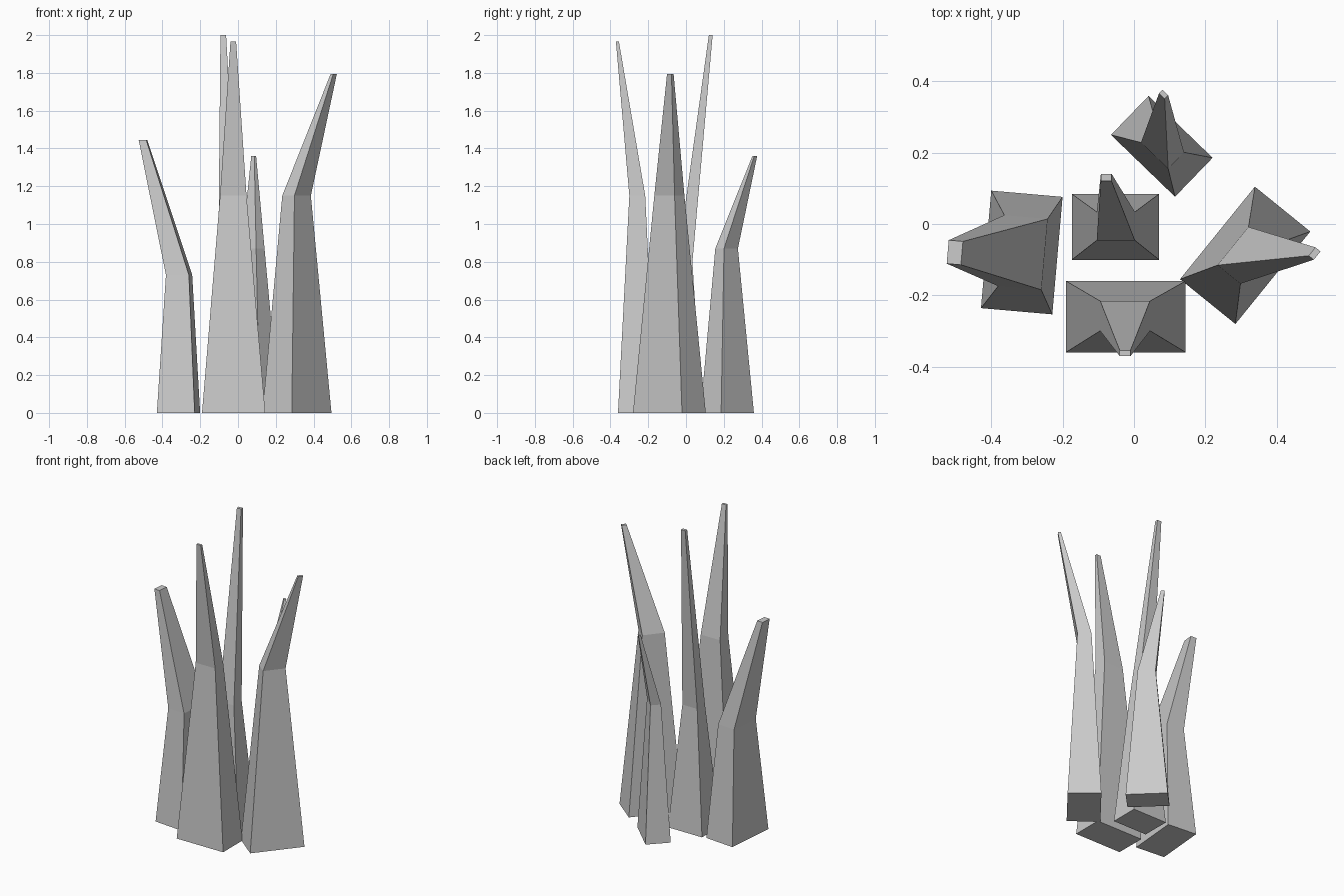
import bpy
import bmesh
from math import radians
from mathutils import Matrix, Vector

cube = bpy.data.objects.get("Cube")
if cube:
    bpy.data.objects.remove(cube, do_unlink=True)

# One plain grey for every blade
grey = bpy.data.materials.new("light_grey")
grey.use_nodes = True
colour = (0.6, 0.6, 0.6, 1)
grey.diffuse_color = colour
grey.node_tree.nodes["Principled BSDF"].inputs["Base Color"].default_value = colour


def make_blade(name, angle, rings):
    """Loft rectangles (centre, width, depth) from the foot to the tip."""
    bm = bmesh.new()
    turn = Matrix.Rotation(radians(angle), 3, "Z")
    loops = []
    for centre, width, depth in rings:
        corners = [(-1, -1), (1, -1), (1, 1), (-1, 1)]
        loops.append([
            bm.verts.new(Vector(centre) + turn @ Vector((sx * width / 2, sy * depth / 2, 0)))
            for sx, sy in corners])
    for low, high in zip(loops, loops[1:]):
        for i in range(4):
            j = (i + 1) % 4
            bm.faces.new((low[i], low[j], high[j], high[i]))
    bm.faces.new(loops[0][::-1])
    bm.faces.new(loops[-1])
    bmesh.ops.recalc_face_normals(bm, faces=bm.faces)
    mesh = bpy.data.meshes.new(name)
    bm.to_mesh(mesh)
    bm.free()
    mesh.materials.append(grey)
    bpy.context.collection.objects.link(bpy.data.objects.new(name, mesh))


# Each blade: foot, bend and tip
make_blade("front_blade", 0, [
    ((-0.023, -0.26, 0), 0.335, 0.2),
    ((-0.025, -0.258, 1.15), 0.14, 0.084),
    ((-0.025, -0.363, 1.965), 0.03, 0.016)])
make_blade("middle_blade", 0, [
    ((-0.052, -0.008, 0), 0.245, 0.185),
    ((-0.051, -0.006, 0.8), 0.107, 0.08),
    ((-0.078, 0.131, 2), 0.03, 0.02)])
make_blade("back_blade", -44, [
    ((0.078, 0.218, 0), 0.25, 0.152),
    ((0.08, 0.215, 0.87), 0.106, 0.064),
    ((0.083, 0.364, 1.36), 0.022, 0.014)])
make_blade("left_blade", 51, [
    ((0.312, -0.088, 0), 0.334, 0.2),
    ((0.31, -0.088, 1.15), 0.138, 0.083),
    ((0.507, -0.083, 1.795), 0.03, 0.018)])
make_blade("right_blade", 85, [
    ((-0.315, -0.08, 0), 0.331, 0.201),
    ((-0.312, -0.08, 0.73), 0.2, 0.122),
    ((-0.503, -0.08, 1.445), 0.066, 0.04)])
